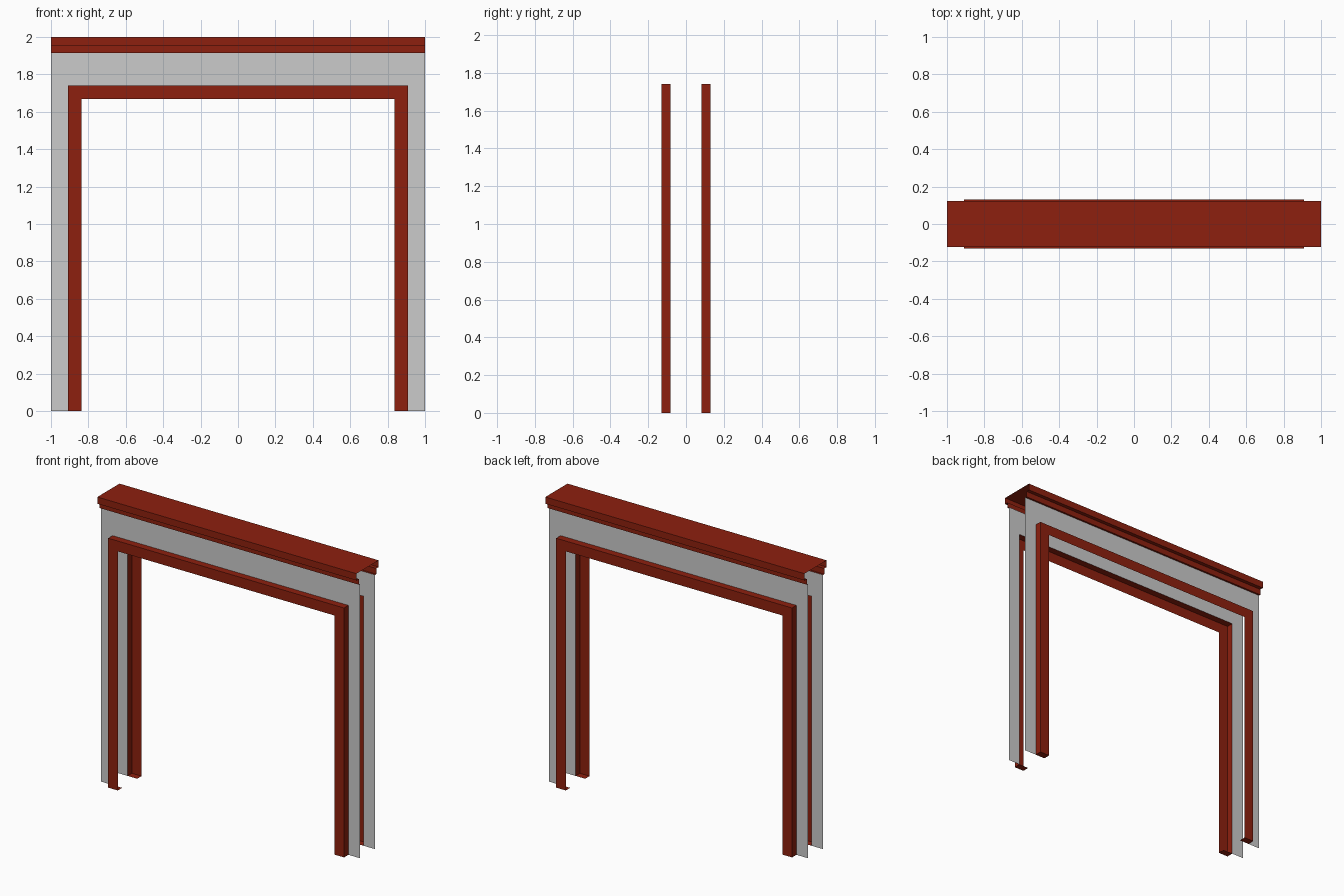
import bpy

if "Cube" in bpy.data.objects:
    bpy.data.objects.remove(bpy.data.objects["Cube"], do_unlink=True)

OUTER, INNER = 0.91, 0.836        # half widths of the door trim
TRIM_TOP, TRIM_UNDER = 1.74, 1.668
WALL_Y, TRIM_Y = -0.083, -0.131
CAP_LOW, CAP_STEP, CAP_TOP = 1.913, 1.953, 2.0


def material(name, color):
    mat = bpy.data.materials.new(name)
    mat.use_nodes = True
    mat.diffuse_color = color
    mat.node_tree.nodes["Principled BSDF"].inputs["Base Color"].default_value = color
    return mat


def add_object(name, verts, faces, mat, mirror=False):
    mesh = bpy.data.meshes.new(name)
    mesh.from_pydata(verts, [], faces)
    mesh.materials.append(mat)
    obj = bpy.data.objects.new(name, mesh)
    bpy.context.collection.objects.link(obj)
    if mirror:
        mod = obj.modifiers.new("front_to_back", "MIRROR")
        mod.use_axis = (False, True, False)
    return obj


def arch(half_out, half_in, top, under):
    """Outline of a doorway, as (x, z) points anticlockwise from the front."""
    return [(-half_out, 0), (-half_in, 0), (-half_in, under), (half_in, under),
            (half_in, 0), (half_out, 0), (half_out, top), (-half_out, top)]


red = material("dark_red", (0.27, 0.0145, 0.0045, 1))
grey = material("light_grey", (0.6, 0.6, 0.6, 1))

# Thin wall sheets with the door opening
outline = arch(1, OUTER, CAP_LOW, TRIM_TOP)
add_object("wall_panels", [(x, WALL_Y, z) for x, z in outline],
           [range(len(outline))], grey, mirror=True)

# Door trim: face, outer returns and feet, open towards the doorway
outline = arch(OUTER, INNER, TRIM_TOP, TRIM_UNDER)
n = len(outline)
verts = [(x, y, z) for y in (TRIM_Y, WALL_Y) for x, z in outline]
faces = [tuple(range(n))]
for a in range(n):
    if a not in (1, 2, 3):        # the inner reveal stays open
        b = (a + 1) % n
        faces.append((b, a, a + n, b + n))
add_object("door_trim", verts, faces, red, mirror=True)

# Stepped cap folded over the top, open at both ends
front = [(WALL_Y, CAP_LOW), (-0.096, CAP_LOW), (-0.096, CAP_STEP),
         (-0.122, CAP_STEP), (-0.122, CAP_TOP)]
profile = front + [(-y, z) for y, z in reversed(front)]
n = len(profile)
verts = [(x, y, z) for x in (-1, 1) for y, z in profile]
add_object("top_cap", verts,
           [(i, i + n, i + n + 1, i + 1) for i in range(n - 1)], red)
